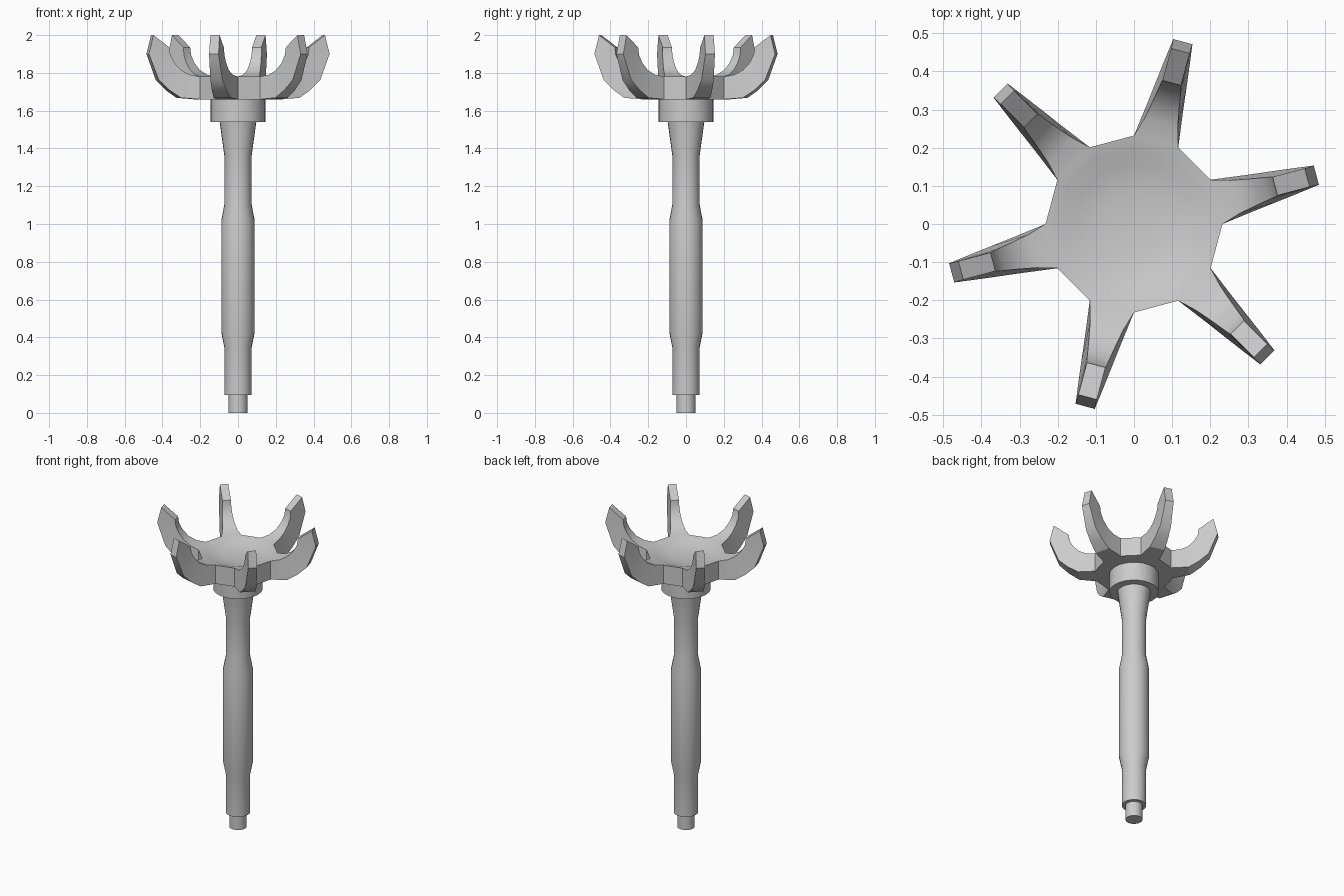
import bpy, bmesh
from math import pi, cos, sin, radians

if "Cube" in bpy.data.objects:
    bpy.data.objects.remove(bpy.data.objects["Cube"])


def finish(bm, name, angle=30):
    bmesh.ops.recalc_face_normals(bm, faces=bm.faces)
    me = bpy.data.meshes.new(name)
    bm.to_mesh(me)
    bm.free()
    ob = bpy.data.objects.new(name, me)
    bpy.context.collection.objects.link(ob)
    bpy.ops.object.select_all(action='DESELECT')
    ob.select_set(True)
    bpy.context.view_layer.objects.active = ob
    bpy.ops.object.shade_smooth_by_angle(angle=radians(angle))
    return ob


def ring(bm, r, z, n):
    return [bm.verts.new((r * cos(2 * pi * i / n), r * sin(2 * pi * i / n), z))
            for i in range(n)]


def bridge(bm, a, b):
    n = len(a)
    for i in range(n):
        bm.faces.new((a[i], a[(i + 1) % n], b[(i + 1) % n], b[i]))


def lathe(name, profile, n):
    bm = bmesh.new()
    rings = [ring(bm, r, z, n) for r, z in profile]
    for a, b in zip(rings, rings[1:]):
        bridge(bm, a, b)
    bm.faces.new(rings[0])
    bm.faces.new(rings[-1])
    return finish(bm, name)


# Handle: peg, turned shaft and collar
lathe("end_peg", [(0.05, 0), (0.05, 0.1)], 24)
lathe("shaft", [(0.072, 0.095), (0.072, 0.345), (0.088, 0.425), (0.088, 1.02),
                (0.072, 1.105), (0.072, 1.36), (0.097, 1.54)], 24)
lathe("collar", [(0.145, 1.54), (0.145, 1.665)], 24)

# Twelve-sided hub with a shallow dished top
bm = bmesh.new()
R = 0.232
bottom = ring(bm, R, 1.66, 12)
top = ring(bm, R, 1.78, 12)
bm.faces.new(bottom)
prev = top
for r, z in [(0.2, 1.773), (0.16, 1.758), (0.08, 1.746)]:
    cur = ring(bm, r, z, 12)
    bridge(bm, prev, cur)
    prev = cur
bm.faces.new(prev)

# Arm profile: (radius, height, half width) along outer and inner curves
outer = [(0.325, 1.668, 0.047), (0.385, 1.708, 0.040), (0.442, 1.762, 0.033),
         (0.495, 1.90, 0.026), (0.47, 2.0, 0.025)]
inner = [(0.275, 1.790, 0.045), (0.322, 1.815, 0.036), (0.358, 1.855, 0.030),
         (0.378, 1.895, 0.027), (0.383, 1.935, 0.025)]

# Six claw arms grow from every second hub side
for i in range(12):
    j = (i + 1) % 12
    sec = [bottom[i], bottom[j], top[j], top[i]]
    if i % 2:
        bm.faces.new(sec)
        continue
    a = radians(15 + 30 * i)

    def vert(r, z, w):
        return bm.verts.new((r * cos(a) - w * sin(a), r * sin(a) + w * cos(a), z))

    for (ro, zo, wo), (ri, zi, wi) in zip(outer, inner):
        new = [vert(ro, zo, -wo), vert(ro, zo, wo), vert(ri, zi, wi), vert(ri, zi, -wi)]
        bridge(bm, sec, new)
        sec = new
    bm.faces.new(sec)
finish(bm, "claw_head", 28)
